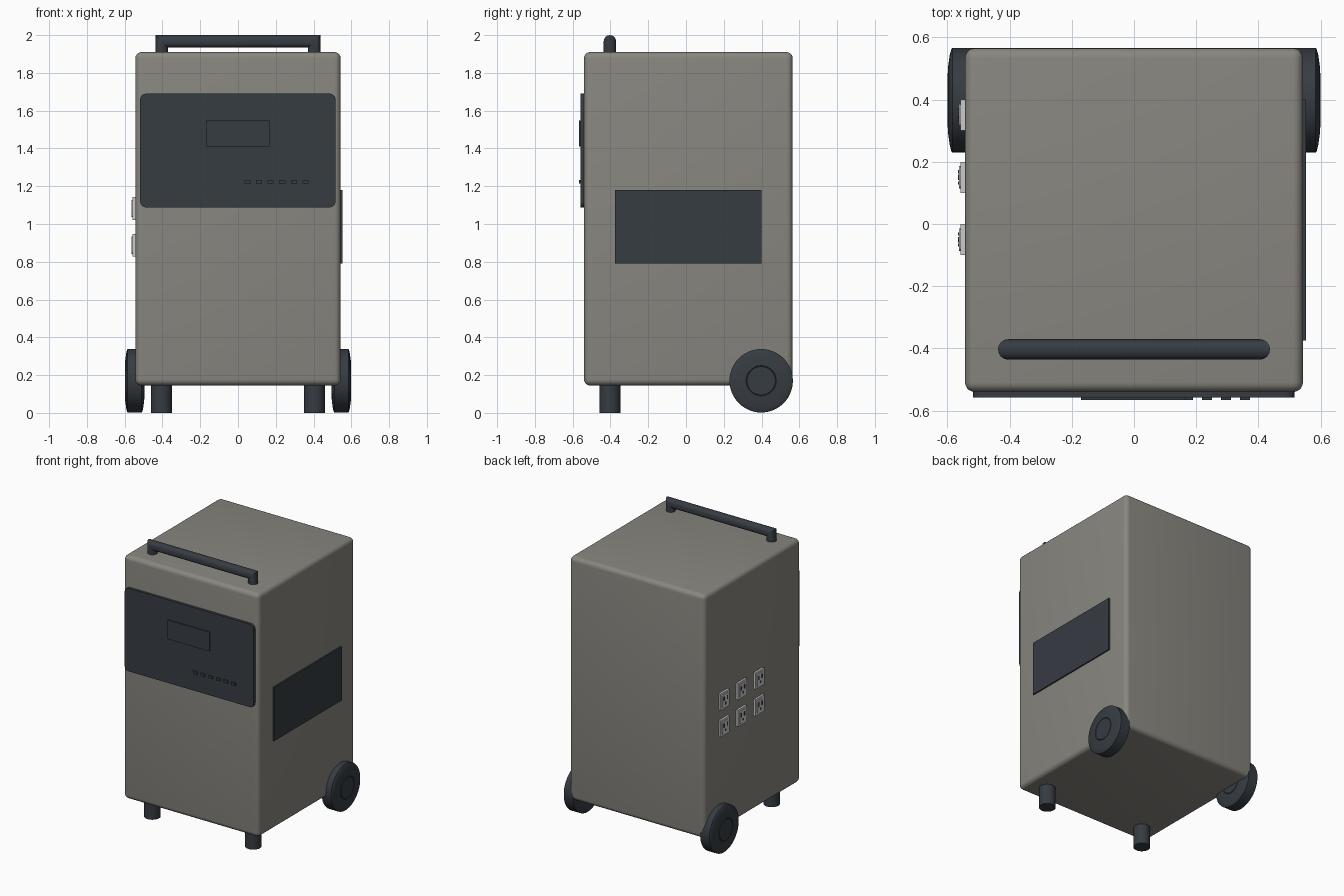
import bpy, bmesh, math
from mathutils import Vector

if "Cube" in bpy.data.objects:
    bpy.data.objects.remove(bpy.data.objects["Cube"])


def material(name, rgb):
    m = bpy.data.materials.new(name)
    m.diffuse_color = (*rgb, 1)
    m.use_nodes = True
    m.node_tree.nodes["Principled BSDF"].inputs["Base Color"].default_value = m.diffuse_color
    return m


SHELL = material("warm grey shell", (0.25, 0.24, 0.213))
DARK = material("dark slate", (0.037, 0.045, 0.055))
PALE = material("pale grey plastic", (0.6, 0.6, 0.61))


def finish(name, bm, mat, smooth=True):
    bmesh.ops.recalc_face_normals(bm, faces=bm.faces[:])
    me = bpy.data.meshes.new(name)
    bm.to_mesh(me)
    bm.free()
    me.materials.append(mat)
    ob = bpy.data.objects.new(name, me)
    bpy.context.collection.objects.link(ob)
    if smooth:
        bpy.context.view_layer.objects.active = ob
        ob.select_set(True)
        bpy.ops.object.shade_smooth_by_angle(angle=math.radians(35))
        ob.select_set(False)
    return ob


def box(name, lo, hi, mat, bevel=0, segments=4, axis=None):
    """Box between two corners; bevels all edges, or only those along one axis."""
    bm = bmesh.new()
    bmesh.ops.create_cube(bm, size=1)
    for v in bm.verts:
        v.co = [lo[i] + (v.co[i] + 0.5) * (hi[i] - lo[i]) for i in range(3)]
    if bevel:
        edges = [e for e in bm.edges if axis is None
                 or abs((e.verts[0].co - e.verts[1].co).normalized()[axis]) > 0.9]
        bmesh.ops.bevel(bm, geom=edges, offset=bevel, segments=segments,
                        profile=0.5, affect='EDGES')
    return finish(name, bm, mat, bool(bevel))


def loft(name, rings, mat):
    """Skin a list of rings of points and cap both ends."""
    bm = bmesh.new()
    loops = [[bm.verts.new(p) for p in ring] for ring in rings]
    n = len(loops[0])
    for a, b in zip(loops, loops[1:]):
        for i in range(n):
            j = (i + 1) % n
            bm.faces.new((a[i], a[j], b[j], b[i]))
    bm.faces.new(loops[0])
    bm.faces.new(loops[-1])
    return finish(name, bm, mat)


def circle(n):
    return [(math.cos(2 * math.pi * i / n), math.sin(2 * math.pi * i / n))
            for i in range(n)]


# Cabinet
box("cabinet", (-0.543, -0.54, 0.145), (0.543, 0.565, 1.91), SHELL, 0.032, 5)

# Control panel with display and buttons
box("control_panel", (-0.518, -0.558, 1.088), (0.516, -0.53, 1.69), DARK, 0.03, 5, axis=1)
box("display", (-0.17, -0.566, 1.41), (0.166, -0.55, 1.548), DARK)
for i in range(6):
    x = 0.05 + i * 0.0614
    box("button", (x - 0.016, -0.566, 1.214), (x + 0.016, -0.55, 1.234), DARK)

# Side vent plate
box("side_plate", (0.53, -0.375, 0.79), (0.553, 0.4, 1.18), DARK)

# Sockets: pale plate, raised face, two slots and a ground hole
for y in (-0.05, 0.15, 0.35):
    for z in (0.888, 1.082):
        box("socket_plate", (-0.558, y - 0.05, z - 0.06), (-0.54, y + 0.05, z + 0.06), PALE)
        box("socket_face", (-0.563, y - 0.036, z - 0.046), (-0.55, y + 0.036, z + 0.046),
            PALE, 0.012, 3, axis=0)
        for dy in (-0.018, 0.018):
            box("socket_slot", (-0.565, y + dy - 0.005, z), (-0.56, y + dy + 0.005, z + 0.03), DARK)
        loft("socket_ground", [[(x, y + 0.009 * c, z - 0.022 + 0.009 * s)
                                for c, s in circle(12)] for x in (-0.565, -0.56)], DARK)

# Feet
for x in (-0.405, 0.405):
    loft("foot", [[(x + 0.055 * c, -0.403 + 0.055 * s, z) for c, s in circle(32)]
                  for z in (0, 0.17)], DARK)

# Wheels: bulged sides with a grooved hub, as (half width, radius)
half = [(0.052, 0.075), (0.049, 0.077), (0.052, 0.08), (0.05, 0.11),
        (0.045, 0.145), (0.04, 0.164), (0.037, 0.168)]
profile = half + [(-w, r) for w, r in reversed(half)]
for cx in (-0.547, 0.547):
    loft("wheel", [[(cx + w, 0.398 + r * c, 0.17 + r * s) for c, s in circle(48)]
                   for w, r in profile], DARK)

# Handle: round tube with mitred corners
R, H, ZT = 0.033, 0.437, 2.0
ring = circle(16)
rings = []
for side, heights in ((-1, ("base", "corner")), (1, ("corner", "base"))):
    for h in heights:
        rings.append([Vector((side * (H - R + R * c), -0.403 + R * s,
                              1.89 if h == "base" else ZT - R + R * c))
                      for c, s in ring])
loft("handle", rings, DARK)
